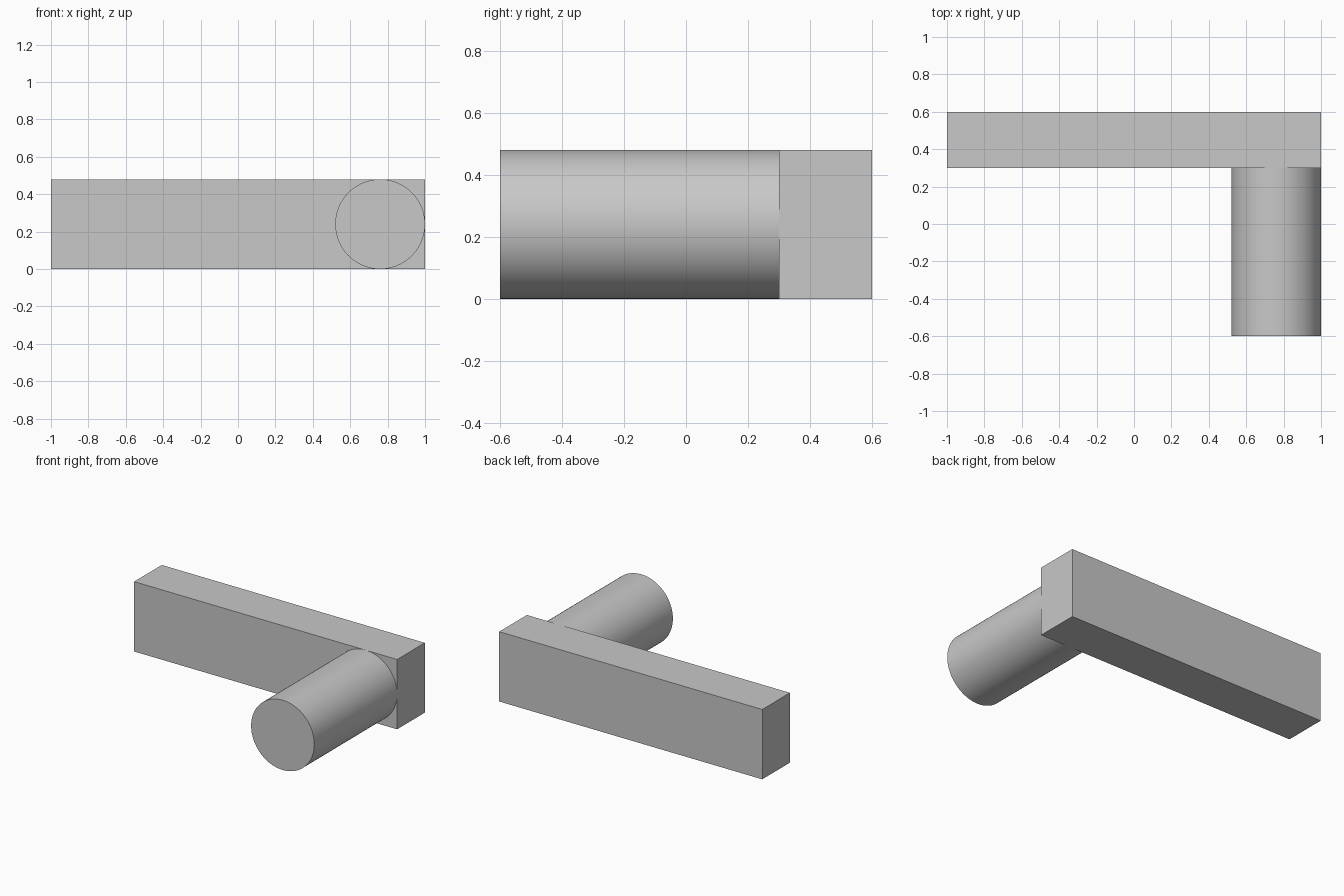
import bpy
import math

default_cube = bpy.data.objects.get("Cube")
if default_cube:
    bpy.data.objects.remove(default_cube, do_unlink=True)

# One plain grey for both parts
GREY = (0.58, 0.58, 0.58, 1.0)
grey = bpy.data.materials.new("plain_grey")
grey.use_nodes = True
grey.diffuse_color = GREY
grey.node_tree.nodes["Principled BSDF"].inputs["Base Color"].default_value = GREY

HEIGHT = 0.48
RADIUS = HEIGHT / 2
BAR_FRONT, BAR_BACK = 0.30, 0.60
PEG_FRONT = -0.60


def finish(name):
    obj = bpy.context.object
    obj.name = obj.data.name = name
    obj.data.materials.append(grey)
    bpy.ops.object.transform_apply(location=False, rotation=True, scale=True)
    return obj


# Long rectangular bar along the back
bpy.ops.mesh.primitive_cube_add(size=1, location=(0, (BAR_FRONT + BAR_BACK) / 2, RADIUS))
bpy.context.object.scale = (2, BAR_BACK - BAR_FRONT, HEIGHT)
finish("back_bar")

# Round peg standing out of the bar's front at its left end
bpy.ops.mesh.primitive_cylinder_add(
    vertices=96, radius=RADIUS, depth=BAR_FRONT - PEG_FRONT,
    location=(1 - RADIUS, (BAR_FRONT + PEG_FRONT) / 2, RADIUS),
    rotation=(math.pi / 2, 0, 0))
finish("round_peg")
bpy.ops.object.shade_smooth_by_angle(angle=math.radians(30))
